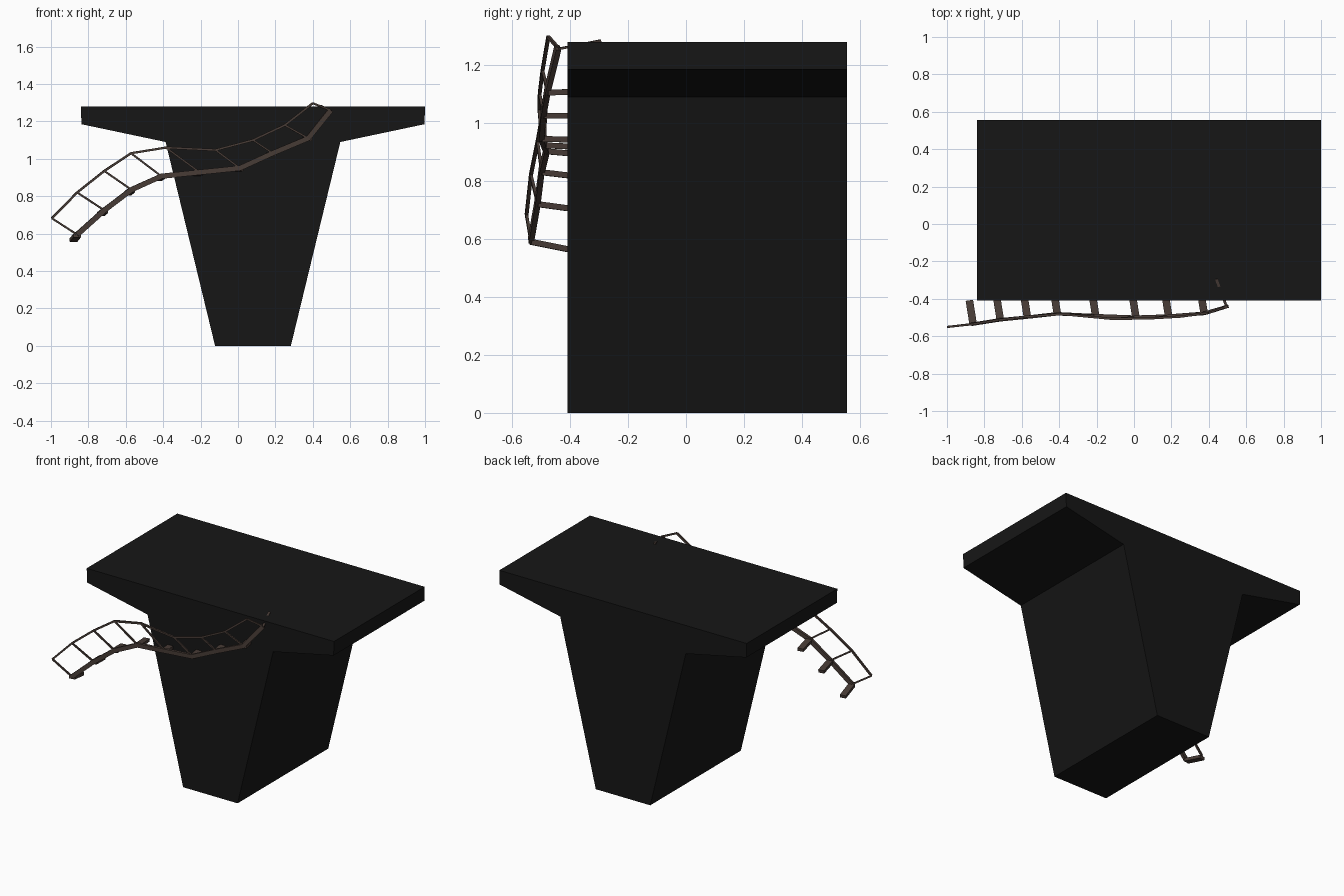
import bpy, bmesh
from mathutils import Vector

if "Cube" in bpy.data.objects:
    bpy.data.objects.remove(bpy.data.objects["Cube"])


def material(name, rgb):
    m = bpy.data.materials.new(name)
    m.diffuse_color = (*rgb, 1)
    m.use_nodes = True
    m.node_tree.nodes["Principled BSDF"].inputs["Base Color"].default_value = m.diffuse_color
    return m


STONE = material("dark_stone", (0.008, 0.008, 0.008))
WOOD = material("brown_wood", (0.065, 0.045, 0.037))


def finish(bm, name, mat):
    bmesh.ops.recalc_face_normals(bm, faces=bm.faces)
    me = bpy.data.meshes.new(name)
    bm.to_mesh(me)
    bm.free()
    me.materials.append(mat)
    ob = bpy.data.objects.new(name, me)
    bpy.context.collection.objects.link(ob)
    return ob


def sweep(bm, points, width, height):
    """Rectangular bar following a path; width is horizontal."""
    pts = [Vector(p) for p in points]
    rings = []
    for i, p in enumerate(pts):
        t = (pts[min(i + 1, len(pts) - 1)] - pts[max(i - 1, 0)]).normalized()
        side = t.cross(Vector((0, 0, 1))).normalized()
        up = side.cross(t)
        rings.append([bm.verts.new(p + side * a * width / 2 + up * b * height / 2)
                      for a, b in ((-1, -1), (1, -1), (1, 1), (-1, 1))])
    for a, b in zip(rings, rings[1:]):
        for k in range(4):
            bm.faces.new((a[k], a[(k + 1) % 4], b[(k + 1) % 4], b[k]))
    bm.faces.new(rings[0])
    bm.faces.new(rings[-1])


# Pillar with flared deck: mirrored half profile extruded front to back
half = [(0.2025, 0), (0.467, 1.09), (0.917, 1.185), (0.92, 1.28)]
profile = [(0.08 + x, z) for x, z in half] + [(0.08 - x, z) for x, z in reversed(half)]
bm = bmesh.new()
face = bm.faces.new([bm.verts.new((x, -0.408, z)) for x, z in profile])
ext = bmesh.ops.extrude_face_region(bm, geom=[face])
bmesh.ops.translate(bm, vec=(0, 0.963, 0),
                    verts=[v for v in ext["geom"] if isinstance(v, bmesh.types.BMVert)])
finish(bm, "pillar_and_deck", STONE)

# Paths of the winding stair frame
lower = [(-0.86, -0.535, 0.595), (-0.715, -0.512, 0.725), (-0.57, -0.498, 0.835),
         (-0.41, -0.48, 0.907), (-0.205, -0.49, 0.928), (0.01, -0.498, 0.95),
         (0.185, -0.492, 1.03), (0.375, -0.478, 1.11), (0.495, -0.442, 1.26)]
upper = [(-0.995, -0.55, 0.682), (-0.86, -0.535, 0.82), (-0.715, -0.512, 0.935),
         (-0.572, -0.495, 1.03), (-0.385, -0.482, 1.06), (-0.12, -0.507, 1.047),
         (0.08, -0.505, 1.10), (0.25, -0.495, 1.18), (0.4, -0.475, 1.297)]

bm = bmesh.new()
sweep(bm, lower, 0.018, 0.028)
finish(bm, "lower_stringer", WOOD)

bm = bmesh.new()
sweep(bm, upper, 0.012, 0.012)
finish(bm, "handrail", WOOD)

# Balusters joining stringer and handrail
bm = bmesh.new()
for lo, up in zip(lower, upper):
    sweep(bm, (lo, up), 0.01, 0.01)
finish(bm, "balusters", WOOD)

# Treads reaching from the stringer to the pillar
bm = bmesh.new()
drops = (-0.022, -0.014, -0.012, -0.008, -0.003, 0, 0.003, 0.006, 0.024)
for i, (p, dz) in enumerate(zip(lower, drops)):
    last = i == len(lower) - 1
    end = (0.44, -0.295, p[2] + dz) if last else (p[0] - 0.02, p[1] + 0.125, p[2] + dz - 0.008)
    start = (p[0], p[1], p[2] - 0.005)
    sweep(bm, (start, end), 0.014 if last else 0.04, 0.008 if last else 0.02)
finish(bm, "treads", WOOD)
